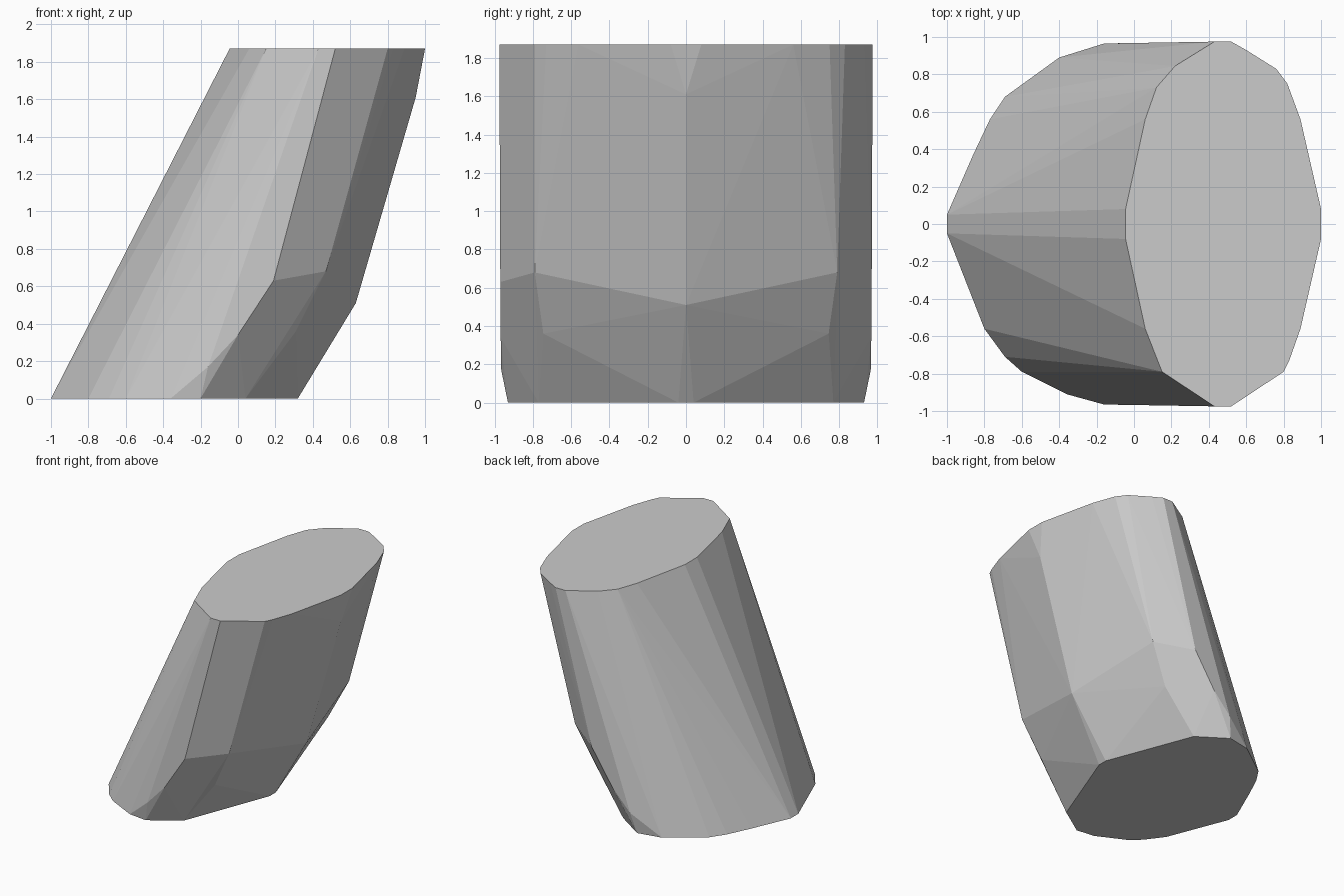
import bpy, bmesh
from math import radians

if "Cube" in bpy.data.objects:
    bpy.data.objects.remove(bpy.data.objects["Cube"])

H = 1.87

# Outlines (x, y) for each side of the slanted, faceted rock column
top_both = [(-.045, .08), (.06, .56), (.43, .975), (.52, .975), (.89, .56), (1, .08)]
top_front = [(.15, -.79), (.80, -.79), (.83, -.73)]
top_back = [(.12, .73), (.22, .845), (.60, .93), (.76, .83), (.82, .75)]
base_both = [(-1, .05), (-.20, .93), (.04, .77), (.32, .04)]
base_front = [(-.80, -.56), (-.69, -.71), (-.60, -.79), (-.36, -.91)]
base_back = [(-.86, .37), (-.77, .56), (-.69, .68), (-.40, .89)]

# Corners between the two ends: underside ridge and side bevels
side_both = [(-.16, .965, .17), (0, .968, .34), (.19, .97, .63),
             (.31, .745, .36), (.39, .65, .51), (.47, .79, .68)]
ridge = [(.63, 0, .51), (.95, 0, 1.61)]


def mirrored(points):
    return [(x, s * y, z) for x, y, z in points for s in (1, -1)]


points = mirrored([(x, y, H) for x, y in top_both])
points += [(x, y, H) for x, y in top_front + top_back]
points += mirrored([(x, y, 0) for x, y in base_both])
points += [(x, y, 0) for x, y in base_front + base_back]
points += mirrored(side_both) + ridge

# Wrap the corners in flat facets
bm = bmesh.new()
for p in points:
    bm.verts.new(p)
hull = bmesh.ops.convex_hull(bm, input=bm.verts[:])
bmesh.ops.delete(bm, geom=[v for v in bm.verts if not v.link_faces], context='VERTS')
bmesh.ops.dissolve_limit(bm, angle_limit=radians(1), verts=bm.verts[:], edges=bm.edges[:])
bmesh.ops.recalc_face_normals(bm, faces=bm.faces[:])

mesh = bpy.data.meshes.new("slanted_column")
bm.to_mesh(mesh)
bm.free()
bpy.context.collection.objects.link(bpy.data.objects.new("slanted_column", mesh))
